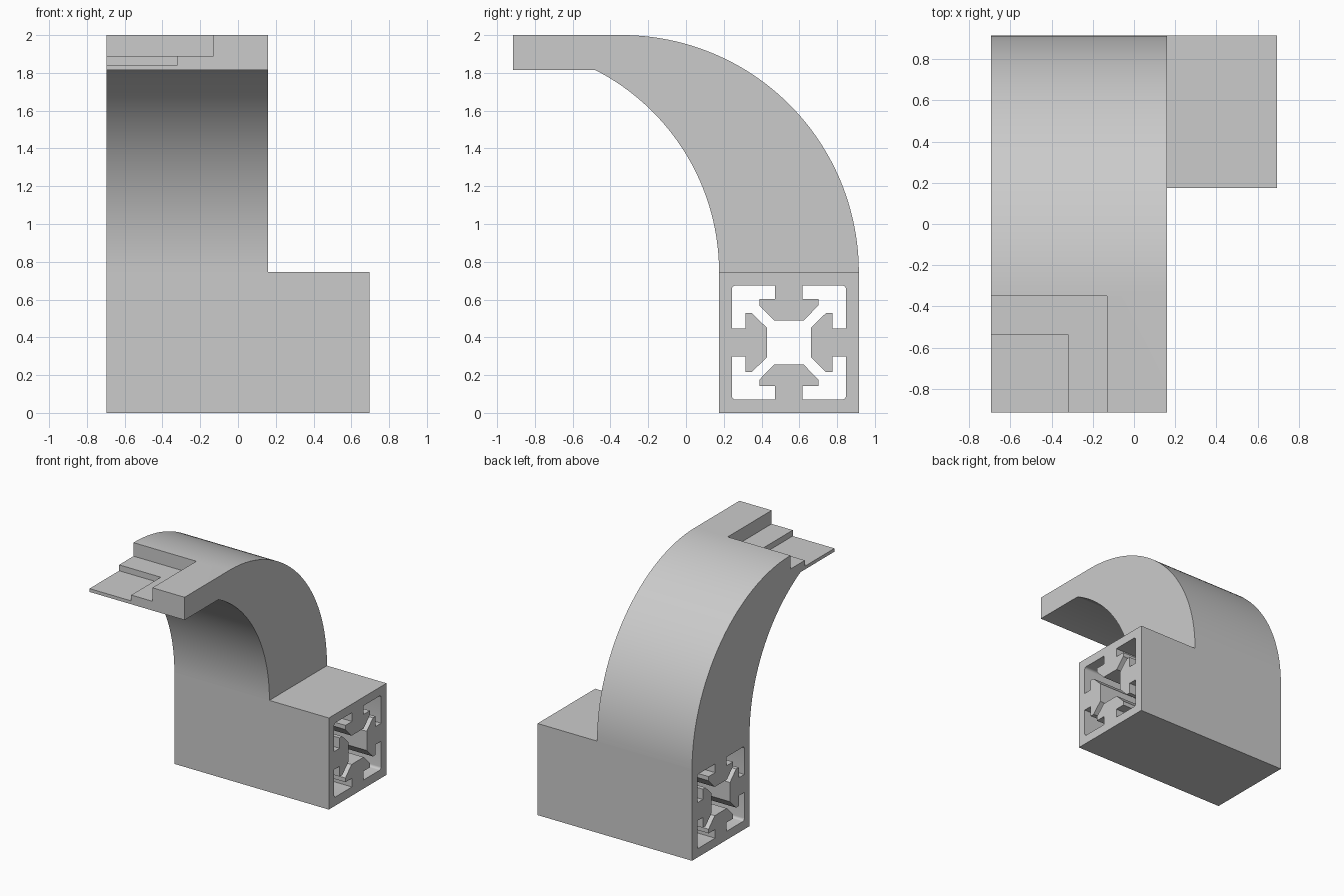
import bpy, bmesh, math
from mathutils import Vector

cube = bpy.data.objects.get("Cube")
if cube:
    bpy.data.objects.remove(cube)

GREY = (0.6, 0.6, 0.6, 1.0)
metal = bpy.data.materials.new("plain grey")
metal.use_nodes = True
metal.diffuse_color = GREY
metal.node_tree.nodes["Principled BSDF"].inputs["Base Color"].default_value = GREY


def arc(cy, cz, r, a0, a1, n):
    """Points on a circular arc, angles in degrees."""
    steps = [math.radians(a0 + (a1 - a0) * i / n) for i in range(n + 1)]
    return [(cy + r * math.cos(a), cz + r * math.sin(a)) for a in steps]


def extrude_profile(name, loops, x0, x1):
    """Fill closed (y, z) loops, inner loops being holes, and extrude along x."""
    bm = bmesh.new()
    for loop in loops:
        verts = [bm.verts.new((x0, y, z)) for y, z in loop]
        for a, b in zip(verts, verts[1:] + verts[:1]):
            bm.edges.new((a, b))
    bmesh.ops.triangle_fill(bm, edges=bm.edges[:], use_beauty=True)
    bmesh.ops.dissolve_limit(bm, angle_limit=0.01, verts=[], edges=bm.edges[:])
    new = bmesh.ops.extrude_face_region(bm, geom=bm.faces[:], use_keep_orig=True)["geom"]
    moved = [v for v in new if isinstance(v, bmesh.types.BMVert)]
    bmesh.ops.translate(bm, verts=moved, vec=Vector((x1 - x0, 0, 0)))
    bmesh.ops.recalc_face_normals(bm, faces=bm.faces[:])
    mesh = bpy.data.meshes.new(name)
    bm.to_mesh(mesh)
    bm.free()
    mesh.materials.append(metal)
    obj = bpy.data.objects.new(name, mesh)
    bpy.context.collection.objects.link(obj)
    return obj


def box_loop(y0, y1, z0, z1):
    return [(y0, z0), (y1, z0), (y1, z1), (y0, z1)]


def smooth(obj):
    for p in obj.data.polygons:
        p.use_smooth = True
    obj.data.set_sharp_from_angle(angle=math.radians(30))


LEFT, RIGHT, ARM_EDGE = -0.695, 0.695, 0.16
FRONT, BACK, INNER = -0.915, 0.915, 0.175
BASE_TOP, TOP, UNDER = 0.745, 2.0, 1.815

# Slotted channel: one quarter of its outline, turned four times
quarter = [(.078, .117), (.157, .197), (.157, .231), (.073, .231), (.073, .302)]
rounded = arc(.282, .282, .02, 90, 0, 4)
quarter += rounded + [(b, a) for a, b in reversed(quarter)]
cy, cz = (INNER + BACK) / 2, BASE_TOP / 2
channel = []
for turn in range(4):
    channel += [(cy + a, cz + b) for a, b in quarter]
    quarter = [(b, -a) for a, b in quarter]

# Base block with the channel running right through
base = extrude_profile("base_block", [box_loop(INNER, BACK, 0, BASE_TOP), channel], LEFT, RIGHT)
smooth(base)

# Curved arm with a flat overhanging end
R_OUT = TOP - BASE_TOP
R_IN = 1.2015
end_angle = math.degrees(math.asin((UNDER - BASE_TOP) / R_IN))
profile = arc(BACK - R_OUT, BASE_TOP, R_OUT, 0, 90, 48)
profile += [(FRONT, TOP), (FRONT, UNDER)]
profile += arc(INNER - R_IN, BASE_TOP, R_IN, end_angle, 0, 40)
arm = extrude_profile("curved_arm", [profile], LEFT, ARM_EDGE)

# Two stepped recesses in the front corner of the arm
cutters = []
for x_end, y_end, floor in ((-0.13, -0.35, 1.89), (-0.32, -0.535, 1.842)):
    loop = box_loop(FRONT - 0.1, y_end, floor, TOP + 0.1)
    cutter = extrude_profile("step_cutter", [loop], LEFT - 0.1, x_end)
    cutter.hide_render = True
    cutters.append(cutter)
    mod = arm.modifiers.new("step", 'BOOLEAN')
    mod.operation = 'DIFFERENCE'
    mod.solver = 'EXACT'
    mod.object = cutter

# Bake the recesses and drop the cutters
graph = bpy.context.evaluated_depsgraph_get()
baked = bpy.data.meshes.new_from_object(arm.evaluated_get(graph))
arm.modifiers.clear()
arm.data = baked
for cutter in cutters:
    bpy.data.objects.remove(cutter)
smooth(arm)
